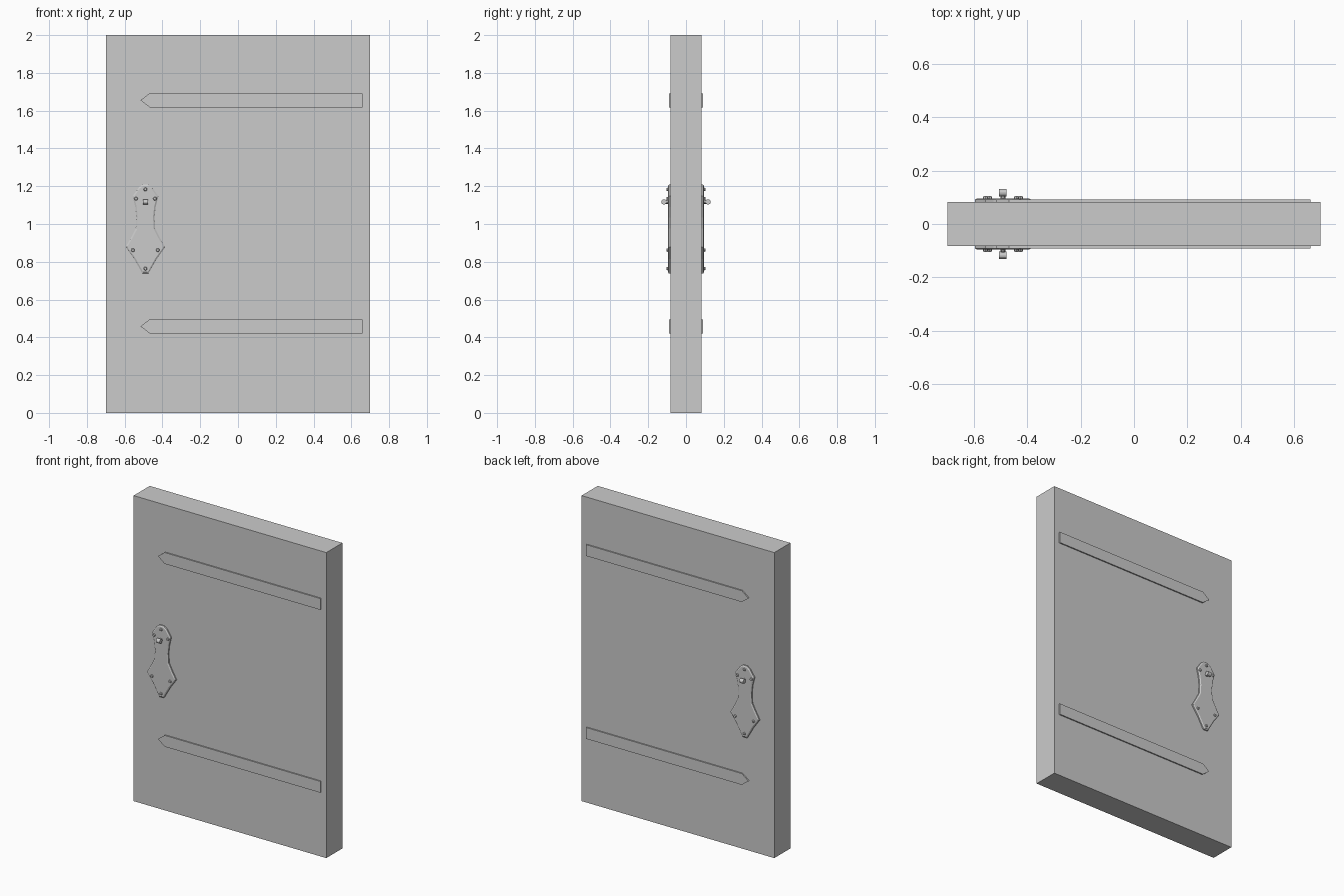
import bpy, bmesh
from math import pi
from mathutils import Matrix, Vector

if "Cube" in bpy.data.objects:
    bpy.data.objects.remove(bpy.data.objects["Cube"])

SLAB = 0.083   # half thickness of the door
CX = -0.49     # centre line of the handle plate


def finish(name, bm):
    bmesh.ops.recalc_face_normals(bm, faces=bm.faces)
    me = bpy.data.meshes.new(name)
    bm.to_mesh(me)
    bm.free()
    ob = bpy.data.objects.new(name, me)
    bpy.context.collection.objects.link(ob)
    return ob


def plate(name, pts, side, height, rim=0.0, lift=0.0):
    """Flat outline (x, z) raised from the door face, with optional chamfered rim."""
    bm = bmesh.new()
    face = bm.faces.new([bm.verts.new((x, -(SLAB - 0.003), z)) for x, z in pts])
    bm.normal_update()
    top = bmesh.ops.extrude_face_region(bm, geom=[face])
    bmesh.ops.translate(bm, vec=(0, -(height + 0.003), 0),
                        verts=[v for v in top['geom'] if isinstance(v, bmesh.types.BMVert)])
    cap = [f for f in top['geom'] if isinstance(f, bmesh.types.BMFace)]
    if face.is_valid:
        face.normal_update()
    bmesh.ops.recalc_face_normals(bm, faces=bm.faces)
    if rim:
        bmesh.ops.inset_region(bm, faces=cap, thickness=rim, depth=lift)
    bmesh.ops.scale(bm, vec=(1, -side, 1), verts=bm.verts)
    return finish(name, bm)


def rod(name, loc, axis, r1, r2, length, n):
    bm = bmesh.new()
    rot = Vector(axis).to_track_quat('Z', 'Y').to_matrix().to_4x4()
    bmesh.ops.create_cone(bm, cap_ends=True, segments=n, radius1=r1, radius2=r2,
                          depth=length, matrix=Matrix.Translation(loc) @ rot)
    return finish(name, bm)


# Door slab
bm = bmesh.new()
bmesh.ops.create_cube(bm, size=1, matrix=Matrix.Translation((0, 0, 1)) @
                      Matrix.Diagonal((1.395, 2 * SLAB, 2, 1)))
finish("door_slab", bm)

# Right half of the handle plate outline, top to bottom
half = [(0.016, 1.208), (0.036, 1.193), (0.068, 1.147), (0.054, 1.09), (0.048, 1.035),
        (0.052, 0.975), (0.074, 0.932), (0.105, 0.878), (0.06, 0.815), (0.016, 0.738)]
outline = [(CX + x, z) for x, z in half] + [(CX - x, z) for x, z in reversed(half)]
rivets = [(0, 1.183), (-0.05, 1.134), (0.05, 1.134), (-0.066, 0.862), (0.066, 0.862), (0, 0.764)]

for side, label in ((-1, "front"), (1, "back")):
    # Strap hinges with pointed ends
    for z, pos in ((0.458, "lower"), (1.655, "upper")):
        strap = [(0.66, z - 0.037), (0.66, z + 0.037), (-0.468, z + 0.037),
                 (-0.516, z), (-0.468, z - 0.037)]
        plate(f"{label}_{pos}_strap", strap, side, 0.008)

    # Handle plate with chamfered edge
    plate(f"{label}_handle_plate", outline, side, 0.008, 0.008, 0.005)

    # Rivets
    for i, (x, z) in enumerate(rivets):
        rod(f"{label}_rivet_{i}", (CX + x, side * 0.098, z), (0, side, 0), 0.011, 0.007, 0.012, 8)

    # Pivot bar and its stem
    rod(f"{label}_pivot_bar", (CX, side * 0.117, 1.117), (1, 0, 0), 0.014, 0.014, 0.028, 12)
    rod(f"{label}_pivot_stem", (CX, side * 0.1, 1.117), (0, side, 0), 0.01, 0.01, 0.03, 8)
